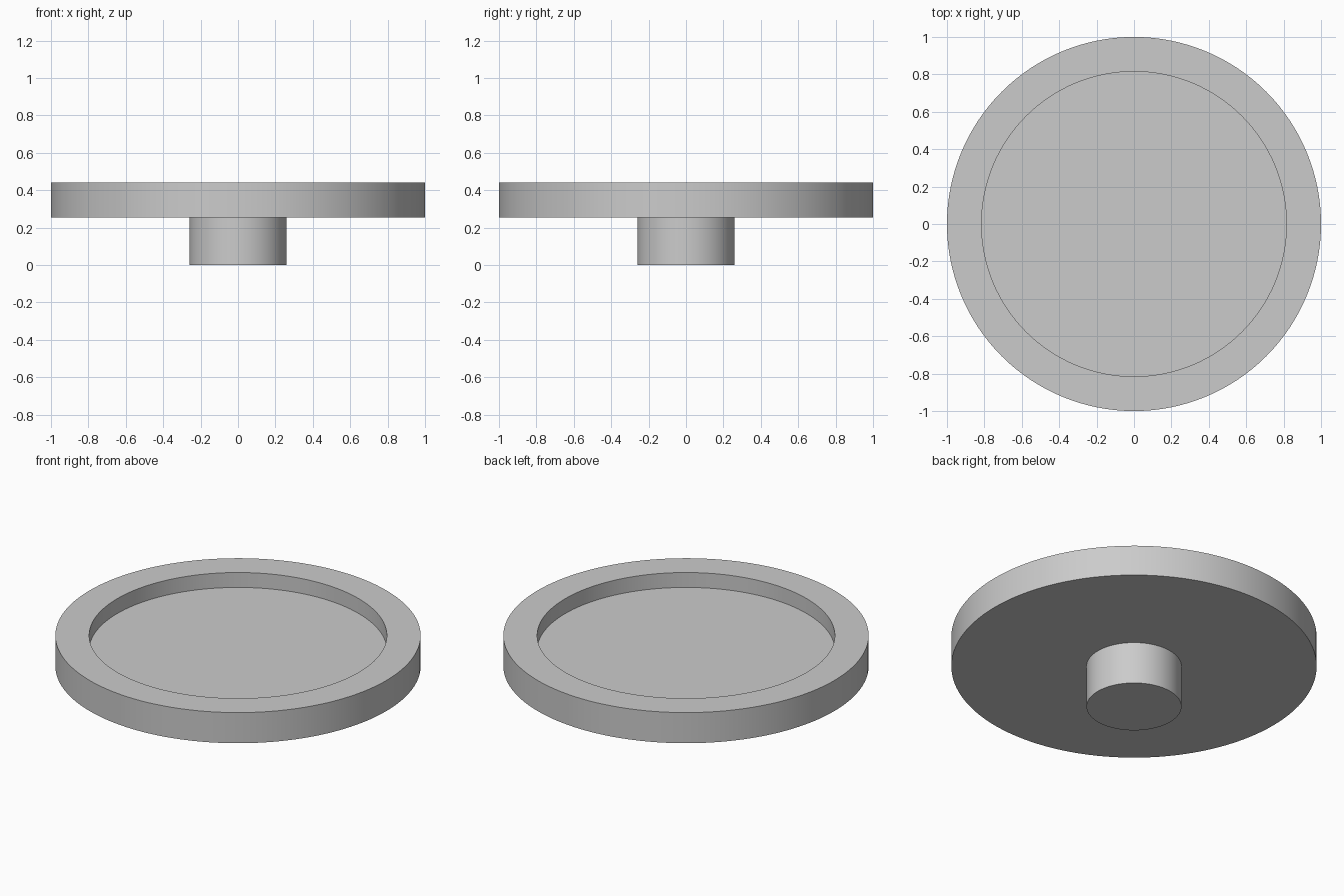
import bpy
import bmesh
import math

cube = bpy.data.objects.get("Cube")
if cube:
    bpy.data.objects.remove(cube, do_unlink=True)

SEGMENTS = 128

grey = bpy.data.materials.new("plain_grey")
grey.use_nodes = True
colour = (0.6, 0.6, 0.6, 1)
grey.diffuse_color = colour
grey.node_tree.nodes["Principled BSDF"].inputs["Base Color"].default_value = colour


def lathe(name, profile):
    """Spin a (radius, z) profile around the z axis into a closed solid."""
    bm = bmesh.new()
    verts = [bm.verts.new((r, 0, z)) for r, z in profile]
    edges = [bm.edges.new(pair) for pair in zip(verts, verts[1:])]
    bmesh.ops.spin(bm, geom=verts + edges, cent=(0, 0, 0), axis=(0, 0, 1),
                   angle=math.tau, steps=SEGMENTS, use_duplicate=False)
    bmesh.ops.remove_doubles(bm, verts=bm.verts, dist=1e-5)
    bmesh.ops.recalc_face_normals(bm, faces=bm.faces)
    mesh = bpy.data.meshes.new(name)
    bm.to_mesh(mesh)
    bm.free()
    mesh.materials.append(grey)
    obj = bpy.data.objects.new(name, mesh)
    bpy.context.collection.objects.link(obj)
    bpy.ops.object.select_all(action="DESELECT")
    obj.select_set(True)
    bpy.context.view_layer.objects.active = obj
    bpy.ops.object.shade_smooth_by_angle(angle=math.radians(30))
    return obj


# Round dish with a raised rim and a shallow flat recess
bottom, floor, top = 0.255, 0.35, 0.44
lathe("dish", [(0, bottom), (1, bottom), (1, top),
               (0.815, top), (0.815, floor), (0, floor)])

# Short central stem, set slightly into the dish
lathe("stem", [(0, 0), (0.26, 0), (0.26, bottom + 0.02), (0, bottom + 0.02)])
